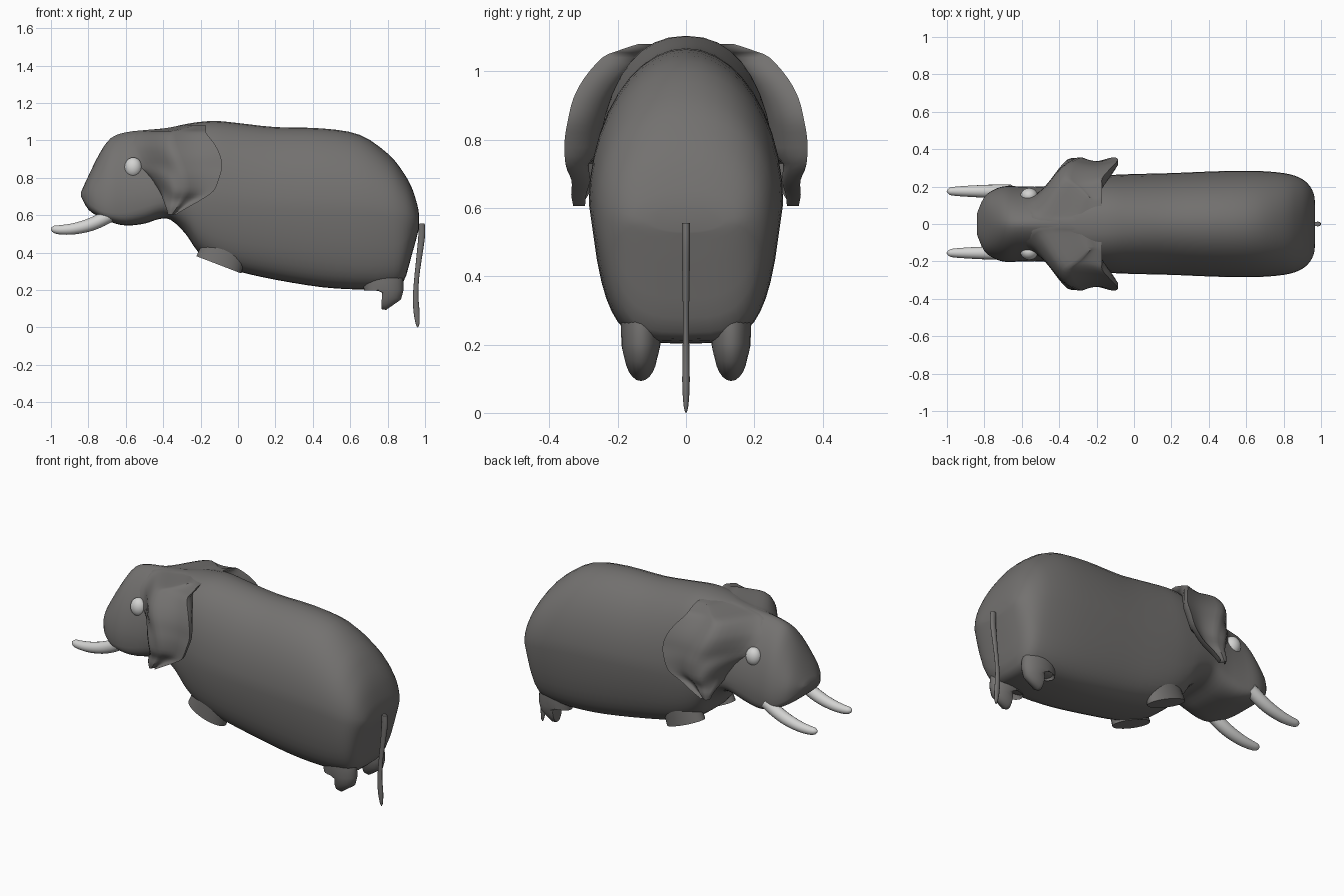
import bpy, bmesh, math
from mathutils import Vector


def material(name, rgb):
    m = bpy.data.materials.new(name)
    m.diffuse_color = (*rgb, 1)
    return m


GREY = material("hide grey", (0.172, 0.166, 0.161))
IVORY = material("ivory", (0.65, 0.65, 0.64))


def spline(rows, n):
    """Catmull-Rom through rows of numbers, n steps per span."""
    out = []
    for i in range(len(rows) - 1):
        a, b, c, d = (rows[max(i - 1, 0)], rows[i], rows[i + 1],
                      rows[min(i + 2, len(rows) - 1)])
        for k in range(n):
            t = k / n
            out.append([0.5 * (2 * q + (r - p) * t + (2 * p - 5 * q + 4 * r - s) * t * t
                               + (3 * q - p - 3 * r + s) * t ** 3)
                        for p, q, r, s in zip(a, b, c, d)])
    out.append(list(rows[-1]))
    return out


def loft(name, rings, mat, angle=50):
    bm = bmesh.new()
    vs = [[bm.verts.new(p) for p in ring] for ring in rings]
    n = len(vs[0])
    for a, b in zip(vs, vs[1:]):
        for i in range(n):
            bm.faces.new((a[i], a[(i + 1) % n], b[(i + 1) % n], b[i]))
    bm.faces.new(vs[0])
    bm.faces.new(vs[-1])
    bmesh.ops.recalc_face_normals(bm, faces=bm.faces)
    me = bpy.data.meshes.new(name)
    bm.to_mesh(me)
    bm.free()
    me.materials.append(mat)
    ob = bpy.data.objects.new(name, me)
    bpy.context.collection.objects.link(ob)
    smooth(ob, angle)
    return ob


def smooth(ob, angle=50):
    bpy.ops.object.select_all(action='DESELECT')
    ob.select_set(True)
    bpy.context.view_layer.objects.active = ob
    bpy.ops.object.shade_smooth_by_angle(angle=math.radians(angle))


def tube(name, path, mat, flat=1.0, n=4, seg=16):
    """Tube along (x, y, z, radius); flat scales its y thickness."""
    pts = spline(path, n)
    rings = []
    for i, (x, y, z, r) in enumerate(pts):
        a, b = pts[max(i - 1, 0)], pts[min(i + 1, len(pts) - 1)]
        d = Vector((b[0] - a[0], 0, b[2] - a[2])).normalized()
        r = max(r, 0.001)
        rings.append([(x - d.z * r * math.cos(t), y + r * flat * math.sin(t),
                       z + d.x * r * math.cos(t))
                      for t in (2 * math.pi * k / seg for k in range(seg))])
    return loft(name, rings, mat)


# Head and body: x, top z, bottom z, half width, widest z, upper power, lower power
BODY = [
    (-0.84, 0.722, 0.70, 0.055, 0.711, 2, 3),
    (-0.80, 0.81, 0.63, 0.145, 0.69, 2, 4),
    (-0.74, 0.93, 0.59, 0.188, 0.66, 1.8, 5),
    (-0.68, 1.012, 0.563, 0.203, 0.66, 1.7, 5),
    (-0.60, 1.043, 0.545, 0.200, 0.67, 1.65, 4.5),
    (-0.50, 1.055, 0.555, 0.200, 0.69, 1.7, 3.5),
    (-0.42, 1.062, 0.58, 0.210, 0.70, 1.9, 3),
    (-0.36, 1.070, 0.575, 0.225, 0.70, 2.1, 3),
    (-0.28, 1.087, 0.50, 0.242, 0.68, 2.3, 3),
    (-0.21, 1.098, 0.40, 0.252, 0.66, 2.35, 3.4),
    (-0.12, 1.104, 0.345, 0.262, 0.65, 2.25, 3.8),
    (0.0, 1.093, 0.30, 0.267, 0.64, 2.1, 3.8),
    (0.20, 1.071, 0.255, 0.272, 0.63, 2, 3.7),
    (0.45, 1.064, 0.215, 0.282, 0.62, 2, 3.8),
    (0.65, 1.030, 0.203, 0.284, 0.61, 2, 4),
    (0.80, 0.930, 0.208, 0.272, 0.59, 2.1, 4),
    (0.88, 0.835, 0.235, 0.250, 0.57, 2.2, 3.5),
    (0.93, 0.745, 0.39, 0.215, 0.56, 2.3, 3),
    (0.96, 0.65, 0.50, 0.165, 0.56, 2.3, 2.5),
    (0.968, 0.60, 0.53, 0.11, 0.56, 2.3, 2.3),
]


def section(row, seg=40):
    x, top, bot, w, mid, pu, pl = row
    taper = 0.19 * min(max((x + 0.45) / 0.25, 0), 1)   # belly narrows downwards
    ring = []
    for k in range(seg):
        t = 2 * math.pi * k / seg
        c, s = math.cos(t), math.sin(t)
        p, h = (pu, top - mid) if s >= 0 else (pl, mid - bot)
        rise = math.copysign(abs(s) ** (2 / p), s)
        y = math.copysign(abs(c) ** (2 / p), c) * w * (1 + taper * min(rise, 0))
        ring.append((x, y, mid + rise * h))
    return ring


loft("head_and_body", [section(r) for r in spline(BODY, 3)], GREY)

# Ear rows: z, front x, back x, y at front, y outermost, thickness, softness of front
EAR = [
    (1.080, -0.30, -0.17, 0.03, 0.14, 0.06, 1),
    (1.060, -0.42, -0.17, 0.02, 0.20, 0.09, 1),
    (1.040, -0.54, -0.17, 0.035, 0.245, 0.10, 1),
    (0.98, -0.58, -0.125, 0.09, 0.298, 0.09, 1),
    (0.92, -0.57, -0.095, 0.13, 0.330, 0.08, 1),
    (0.86, -0.53, -0.085, 0.155, 0.345, 0.07, 0.8),
    (0.80, -0.47, -0.10, 0.18, 0.355, 0.065, 0.3),
    (0.73, -0.42, -0.13, 0.22, 0.353, 0.05, 0),
    (0.68, -0.40, -0.20, 0.27, 0.335, 0.035, 0),
    (0.64, -0.385, -0.27, 0.31, 0.336, 0.025, 0),
    (0.605, -0.375, -0.33, 0.315, 0.33, 0.015, 0),
]


def ear_section(row, side, seg=16):
    z, xf, xb, yf, yo, th, soft = row
    outer, inner = [], []
    for k in range(seg + 1):
        s = k / seg
        u = min(s / 0.5, 1)
        rise = soft * u * u * (3 - 2 * u) + (1 - soft) * math.sin(min(s / 0.3, 1) * math.pi / 2)
        dip = 0.02 * math.sin(max(s - 0.5, 0) / 0.5 * math.pi)
        y = yf + (yo - yf) * rise - dip
        x = xf + (xb - xf) * s
        edge = 0.35 + 0.65 * math.sqrt(max(0, 1 - s ** 8))
        root = 0.10 * (1 - s) if z > 0.75 else 0
        outer.append((x, side * y, z))
        inner.append((x, side * max(y - th * edge - root, 0), z))
    return outer + inner[::-1]


for side, tag in ((1, "left"), (-1, "right")):
    loft("ear_" + tag, [ear_section(r, side) for r in spline(EAR, 3)], GREY)

    # Eyes set into the head
    bpy.ops.mesh.primitive_uv_sphere_add(segments=24, ring_count=16, radius=1,
                                         location=(-0.56, side * 0.150, 0.855))
    eye = bpy.context.object
    eye.name = "eye_" + tag
    eye.scale = (0.047, 0.042, 0.054)
    eye.data.materials.append(IVORY)
    smooth(eye)

    # Tusks, slightly uneven from side to side
    y = 0.175 if side > 0 else -0.155
    tube("tusk_" + tag, [(-0.66, y, 0.615, 0.036), (-0.73, y, 0.575, 0.036),
                         (-0.80, y, 0.546, 0.034), (-0.88, y, 0.527, 0.030),
                         (-0.95, y, 0.522, 0.025), (-0.985, y, 0.526, 0.019),
                         (-1.0, y, 0.530, 0.004)], IVORY)

    # Short leg stumps under the body
    tube("front_leg_stump_" + tag, [(-0.055, side * 0.145, 0.46, 0.12),
                                    (-0.103, side * 0.145, 0.335, 0.128)], GREY, 0.52, 3, 24)
    tube("back_leg_stump_" + tag, [(0.765, side * 0.132, 0.34, 0.105),
                                   (0.780, side * 0.132, 0.200, 0.106),
                                   (0.770, side * 0.132, 0.183, 0.085)], GREY, 0.54, 3, 24)

# Tail hanging behind
tube("tail", [(0.980, 0, 0.555, 0.018), (0.982, 0, 0.49, 0.018),
              (0.968, 0, 0.37, 0.015), (0.955, 0, 0.26, 0.013),
              (0.950, 0, 0.16, 0.015), (0.955, 0, 0.08, 0.016),
              (0.960, 0, 0.02, 0.010), (0.961, 0, 0.0, 0.002)], GREY, 0.68)
